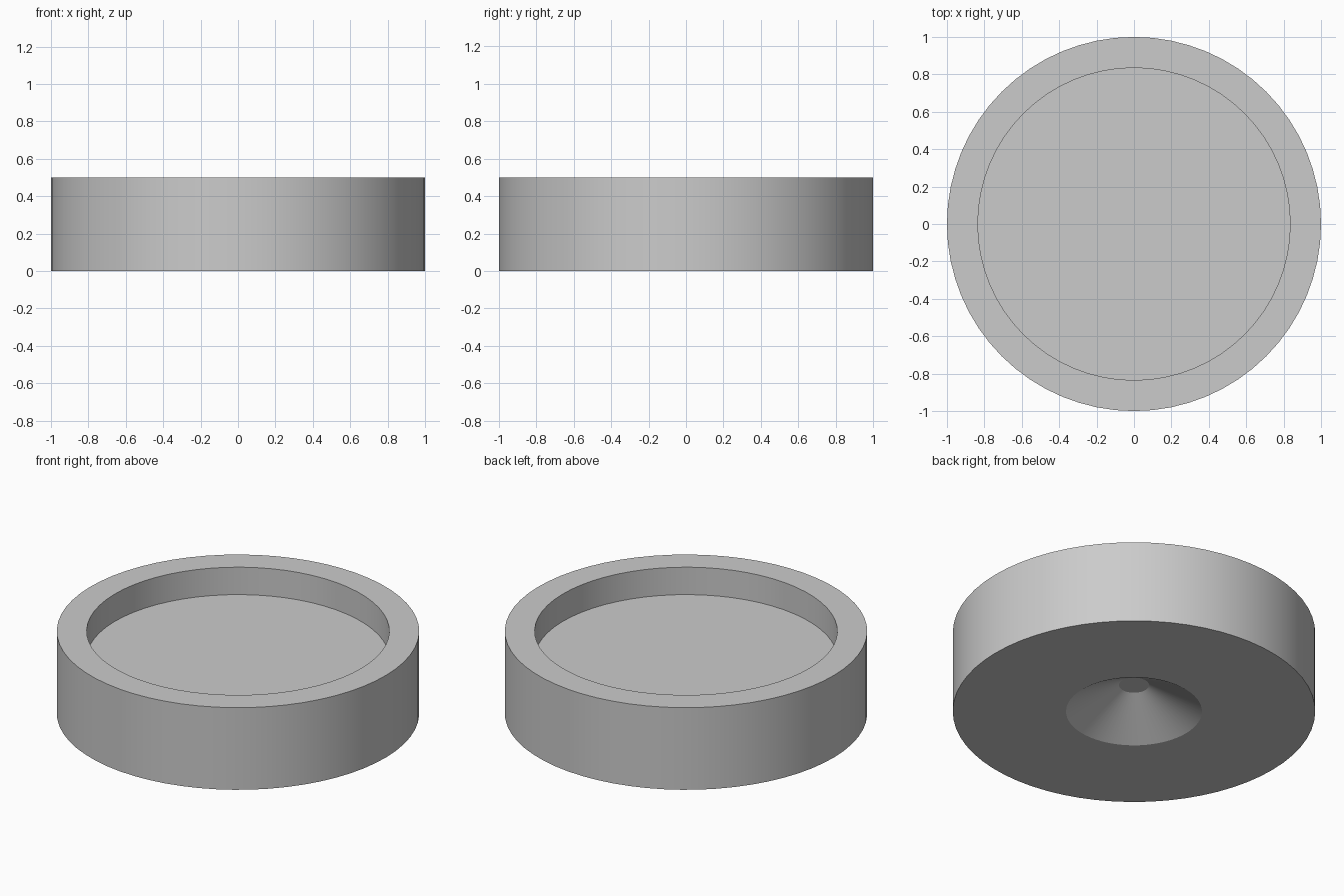
import bpy
import bmesh
import math

SEGMENTS = 64

cube = bpy.data.objects.get("Cube")
if cube:
    bpy.data.objects.remove(cube, do_unlink=True)

# Single plain grey
grey = bpy.data.materials.new("plain_grey")
grey.use_nodes = True
colour = (0.6, 0.6, 0.6, 1)
grey.diffuse_color = colour
grey.node_tree.nodes["Principled BSDF"].inputs["Base Color"].default_value = colour

# Half section as (radius, height): countersunk underside, outer wall, rim, recessed floor
section = [(0.083, 0.167), (0.375, 0), (1, 0), (1, 0.5), (0.835, 0.5), (0.835, 0.333)]


def lathe(name, profile, material):
    """Revolve an open profile about z and cap both ends with a flat disc."""
    bm = bmesh.new()
    rings = []
    for radius, height in profile:
        angles = [math.tau * i / SEGMENTS for i in range(SEGMENTS)]
        rings.append([bm.verts.new((radius * math.cos(a), radius * math.sin(a), height))
                      for a in angles])
    for lower, upper in zip(rings, rings[1:]):
        for i in range(SEGMENTS):
            j = (i + 1) % SEGMENTS
            bm.faces.new((lower[i], lower[j], upper[j], upper[i]))
    bm.faces.new(rings[0][::-1])
    bm.faces.new(rings[-1])
    bmesh.ops.recalc_face_normals(bm, faces=bm.faces)
    mesh = bpy.data.meshes.new(name)
    bm.to_mesh(mesh)
    bm.free()
    mesh.materials.append(material)
    obj = bpy.data.objects.new(name, mesh)
    bpy.context.collection.objects.link(obj)
    return obj


# Round dish with a conical countersink underneath
dish = lathe("round_dish", section, grey)
bpy.ops.object.select_all(action="DESELECT")
dish.select_set(True)
bpy.context.view_layer.objects.active = dish
bpy.ops.object.shade_smooth_by_angle(angle=math.radians(25))
